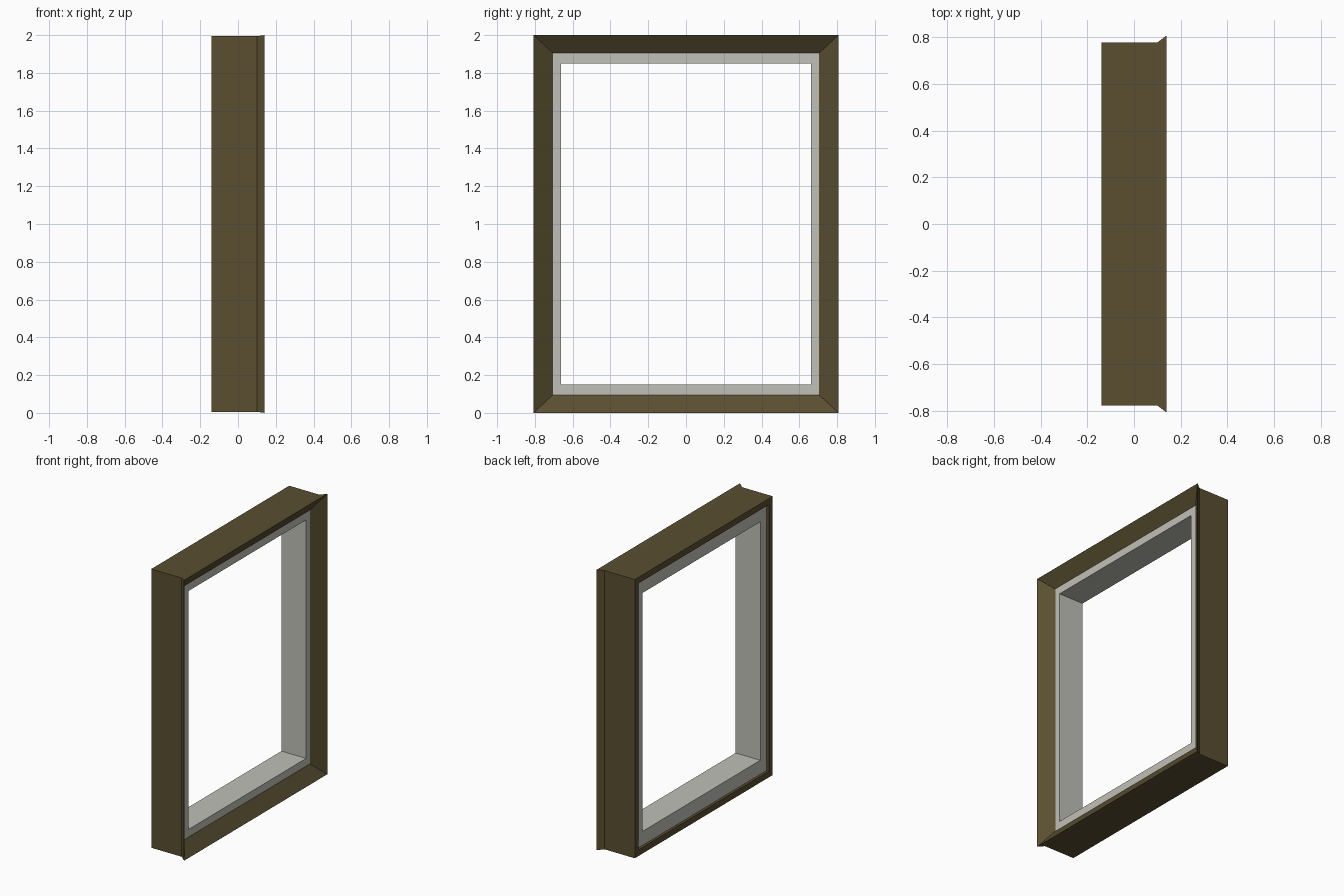
import bpy
import bmesh

if "Cube" in bpy.data.objects:
    bpy.data.objects.remove(bpy.data.objects["Cube"])


def material(name, color):
    m = bpy.data.materials.new(name)
    m.diffuse_color = color
    m.use_nodes = True
    m.node_tree.nodes["Principled BSDF"].inputs["Base Color"].default_value = m.diffuse_color
    return m


def rect_ring(name, profile, mat):
    """Sweep a closed profile of (x, half width, half height) around a rectangle."""
    bm = bmesh.new()
    corners = [(-1, -1), (1, -1), (1, 1), (-1, 1)]
    rings = [[bm.verts.new((x, sy * hy, 1 + sz * hz)) for sy, sz in corners]
             for x, hy, hz in profile]
    for i, a in enumerate(rings):
        b = rings[(i + 1) % len(rings)]
        for j in range(4):
            k = (j + 1) % 4
            bm.faces.new((a[j], a[k], b[k], b[j]))
    bmesh.ops.recalc_face_normals(bm, faces=bm.faces)
    mesh = bpy.data.meshes.new(name)
    bm.to_mesh(mesh)
    bm.free()
    mesh.materials.append(mat)
    obj = bpy.data.objects.new(name, mesh)
    bpy.context.collection.objects.link(obj)
    return obj


wood = material("dark_wood", (0.10, 0.077, 0.03, 1))
liner = material("pale_liner", (0.53, 0.53, 0.48, 1))

# Outer casing: straight sides, flared lip, face sloping in to the liner
rect_ring("outer_frame", [
    (-0.14, 0.777, 0.994),
    (0.10, 0.777, 0.994),
    (0.14, 0.807, 1.0),
    (0.073, 0.705, 0.905),
    (0.073, 0.735, 0.95),
    (-0.14, 0.735, 0.95),
], wood)

# Inner lining: plain rectangular section, slightly recessed at the back
rect_ring("inner_frame", [
    (-0.122, 0.735, 0.95),
    (0.073, 0.735, 0.95),
    (0.073, 0.663, 0.85),
    (-0.122, 0.663, 0.85),
], liner)
